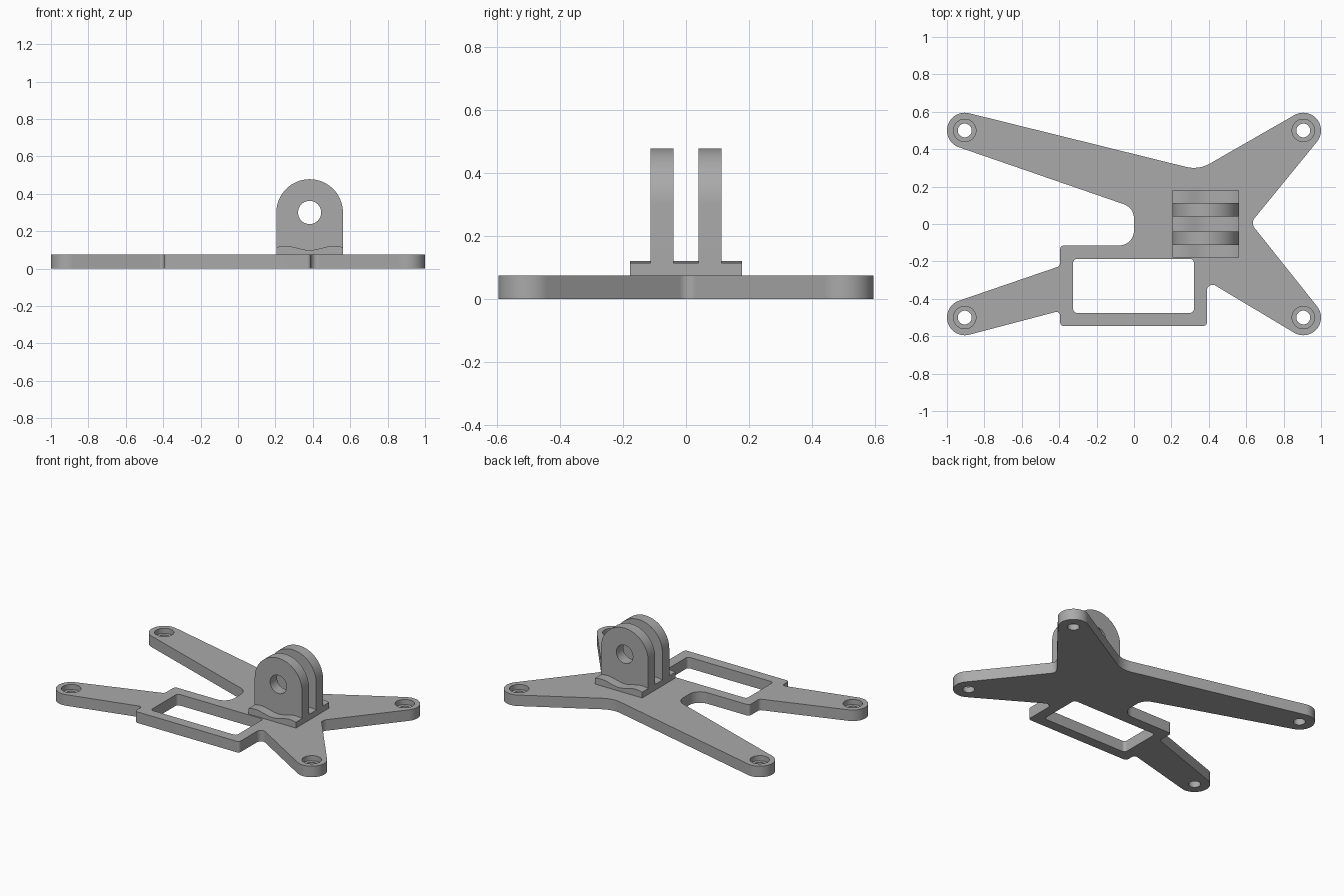
import bpy, bmesh
from math import atan2, acos, cos, sin, pi, tau, ceil
from mathutils import Vector, Matrix

if "Cube" in bpy.data.objects:
    bpy.data.objects.remove(bpy.data.objects["Cube"])

grey = bpy.data.materials.new("plastic grey")
grey.use_nodes = True
COLOR = (0.4, 0.4, 0.4, 1)
grey.diffuse_color = COLOR
grey.node_tree.nodes["Principled BSDF"].inputs["Base Color"].default_value = COLOR


def round_outline(circles):
    """Counterclockwise outline wrapped round circles; negative radius = inner fillet."""
    n = len(circles)
    normals = []
    for i in range(n):
        x1, y1, r1 = circles[i]
        x2, y2, r2 = circles[(i + 1) % n]
        v = Vector((x2 - x1, y2 - y1))
        normals.append(atan2(v.y, v.x) + acos((r2 - r1) / v.length))
    pts = []
    for i, (x, y, r) in enumerate(circles):
        start = normals[i - 1]
        turn = (normals[i] - start) % tau
        if r < 0:
            turn -= tau
        steps = max(3, ceil(abs(turn) / 0.13))
        for k in range(steps + 1):
            a = start + turn * k / steps
            pts.append((x - r * cos(a), y - r * sin(a)))
    return pts


def prism(name, pts, low, high, upright=False):
    """Extrude an outline along z, or along y when upright (points are x, z)."""
    bm = bmesh.new()
    if upright:
        verts = [bm.verts.new((x, low, z)) for x, z in pts]
        shift = (0, high - low, 0)
    else:
        verts = [bm.verts.new((x, y, low)) for x, y in pts]
        shift = (0, 0, high - low)
    face = bm.faces.new(verts)
    ext = bmesh.ops.extrude_face_region(bm, geom=[face], use_keep_orig=True)
    moved = [g for g in ext["geom"] if isinstance(g, bmesh.types.BMVert)]
    bmesh.ops.translate(bm, verts=moved, vec=shift)
    bmesh.ops.recalc_face_normals(bm, faces=bm.faces)
    mesh = bpy.data.meshes.new(name)
    bm.to_mesh(mesh)
    bm.free()
    mesh.materials.append(grey)
    obj = bpy.data.objects.new(name, mesh)
    bpy.context.collection.objects.link(obj)
    return obj


def circle(x, y, r, n=40):
    return [(x + r * cos(tau * k / n), y + r * sin(tau * k / n)) for k in range(n)]


def cut(obj, cutter):
    mod = obj.modifiers.new("cut", "BOOLEAN")
    mod.operation = "DIFFERENCE"
    mod.solver = "EXACT"
    mod.object = cutter
    bpy.context.view_layer.objects.active = obj
    bpy.ops.object.modifier_apply(modifier=mod.name)
    bpy.data.objects.remove(cutter)


def smooth(obj):
    bpy.ops.object.select_all(action="DESELECT")
    obj.select_set(True)
    bpy.context.view_layer.objects.active = obj
    bpy.ops.object.shade_smooth_by_angle(angle=0.5)


# Base plate: four arms, side notches and the window frame
TIP_X, TIP_Y, TIP_R, THICK = 0.905, 0.5, 0.095, 0.075
plate = prism("base_plate", round_outline([
    (TIP_X, -TIP_Y, TIP_R),
    (0.675, 0.005, -0.04),
    (TIP_X, TIP_Y, TIP_R),
    (0.32, 0.47, -0.17),
    (-TIP_X, TIP_Y, TIP_R),
    (-0.08, 0.03, -0.08),
    (-0.08, -0.035, -0.08),
    (-0.375, -0.135, 0.02),
    (-0.42, -0.207, -0.025),
    (-TIP_X, -TIP_Y, TIP_R),
    (-0.415, -0.49, -0.02),
    (-0.375, -0.525, 0.02),
    (0.37, -0.525, 0.02),
    (0.42, -0.355, -0.03),
]), 0, THICK)

# Window opening
cut(plate, prism("window_cutter", round_outline([
    (-0.305, -0.455, 0.02), (0.3, -0.455, 0.02),
    (0.3, -0.207, 0.02), (-0.305, -0.207, 0.02)]), -0.1, 0.2))

# Screw holes with counterbores
for sx in (-1, 1):
    for sy in (-1, 1):
        x, y = sx * TIP_X, sy * TIP_Y
        cut(plate, prism("hole_cutter", circle(x, y, 0.037), -0.1, 0.2))
        cut(plate, prism("counterbore_cutter", circle(x, y, 0.06), 0.04, 0.2))
smooth(plate)

# Wavy saddle pad under the fins
MID, HALF, EYE_Z = 0.383, 0.178, 0.3
wave = [MID + HALF * (1 - k / 16) for k in range(33)]
pad_pts = [(MID - HALF, THICK - 0.01), (MID + HALF, THICK - 0.01)]
pad_pts += [(x, 0.11 - 0.011 * cos(pi * (x - MID) / 0.13)) for x in wave]
smooth(prism("saddle_pad", pad_pts, -0.178, 0.178, upright=True))

# Two upright fins with a pivot hole
arch = [(MID - HALF, THICK - 0.01), (MID + HALF, THICK - 0.01)]
arch += [(MID + HALF * cos(pi * k / 32), EYE_Z + HALF * sin(pi * k / 32)) for k in range(33)]
for side, y in (("front", -0.076), ("back", 0.076)):
    fin = prism(side + "_fin", arch, y - 0.037, y + 0.037, upright=True)
    cut(fin, prism("pivot_cutter", circle(MID, EYE_Z, 0.062), y - 0.1, y + 0.1, upright=True))
    smooth(fin)
